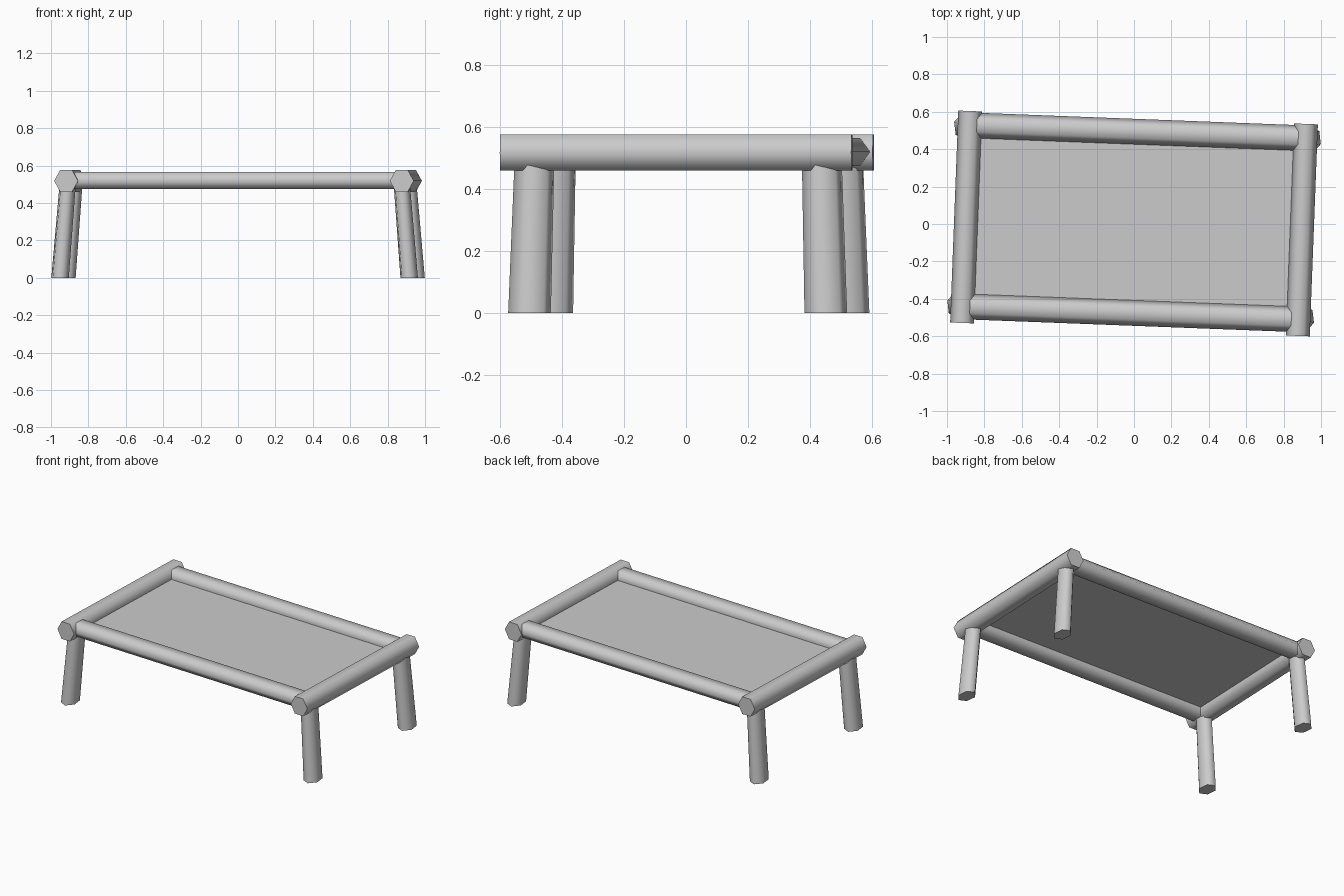
import bpy
import bmesh
import math
from mathutils import Matrix, Vector

cube = bpy.data.objects.get("Cube")
if cube:
    bpy.data.objects.remove(cube, do_unlink=True)

TURN = Matrix.Rotation(math.radians(-2.2), 4, 'Z')  # whole table sits slightly skewed
SIDES = 6
X, Y, Z = Vector((1, 0, 0)), Vector((0, 1, 0)), Vector((0, 0, 1))

grey = bpy.data.materials.new("plain_grey")
grey.use_nodes = True
GREY = (0.6, 0.6, 0.6, 1)
grey.diffuse_color = GREY
grey.node_tree.nodes["Principled BSDF"].inputs["Base Color"].default_value = GREY


def finish(name, bm):
    bmesh.ops.recalc_face_normals(bm, faces=bm.faces)
    bm.transform(TURN)
    mesh = bpy.data.meshes.new(name)
    bm.to_mesh(mesh)
    bm.free()
    mesh.materials.append(grey)
    obj = bpy.data.objects.new(name, mesh)
    bpy.context.collection.objects.link(obj)
    return obj


def log(name, start, end, u, v, spin=0, taper=1):
    """Six-sided log from start to end; u and v span its cross-section."""
    bm = bmesh.new()
    rings = []
    for centre, size in ((start, 1), (end, taper)):
        ring = []
        for i in range(SIDES):
            a = math.radians(spin) + math.tau * i / SIDES
            offset = (u * math.cos(a) + v * math.sin(a)) * size
            ring.append(bm.verts.new(Vector(centre) + offset))
        bm.faces.new(ring)
        rings.append(ring)
    for i in range(SIDES):
        j = (i + 1) % SIDES
        bm.faces.new((rings[0][i], rings[0][j], rings[1][j], rings[1][i]))
    obj = finish(name, bm)
    bpy.ops.object.select_all(action='DESELECT')
    obj.select_set(True)
    bpy.context.view_layer.objects.active = obj
    bpy.ops.object.shade_smooth_by_angle(angle=math.radians(80))
    return obj


# Short rails across the two ends, overlapping the corners
for side, s in (("left", 1), ("right", -1)):
    log(side + "_rail", (s * 0.898, -0.564, 0.518), (s * 0.898, 0.57, 0.518),
        X * 0.064, Z * 0.0675)

# Flatter long rails along the front and back
for place, y in (("front", -0.476), ("back", 0.494)):
    log(place + "_rail", (-0.89, y, 0.52), (0.89, y, 0.52), Y * 0.068, Z * 0.0525)

# Splayed legs
for place, t in (("front", -1), ("back", 1)):
    for side, s in (("left", 1), ("right", -1)):
        log(f"{place}_{side}_leg", (s * 0.934, t * 0.478 + 0.009, 0),
            (s * 0.893, t * 0.463 + 0.009, 0.51), X * 0.05, Y * 0.07, 42, 0.93)

# Thin table top between the rails
panel = bmesh.new()
bmesh.ops.create_grid(panel, x_segments=1, y_segments=1, size=1)
bmesh.ops.scale(panel, vec=(0.89, 0.485, 1), verts=panel.verts)
bmesh.ops.translate(panel, vec=(0, 0.009, 0.52), verts=panel.verts)
finish("table_top", panel)
